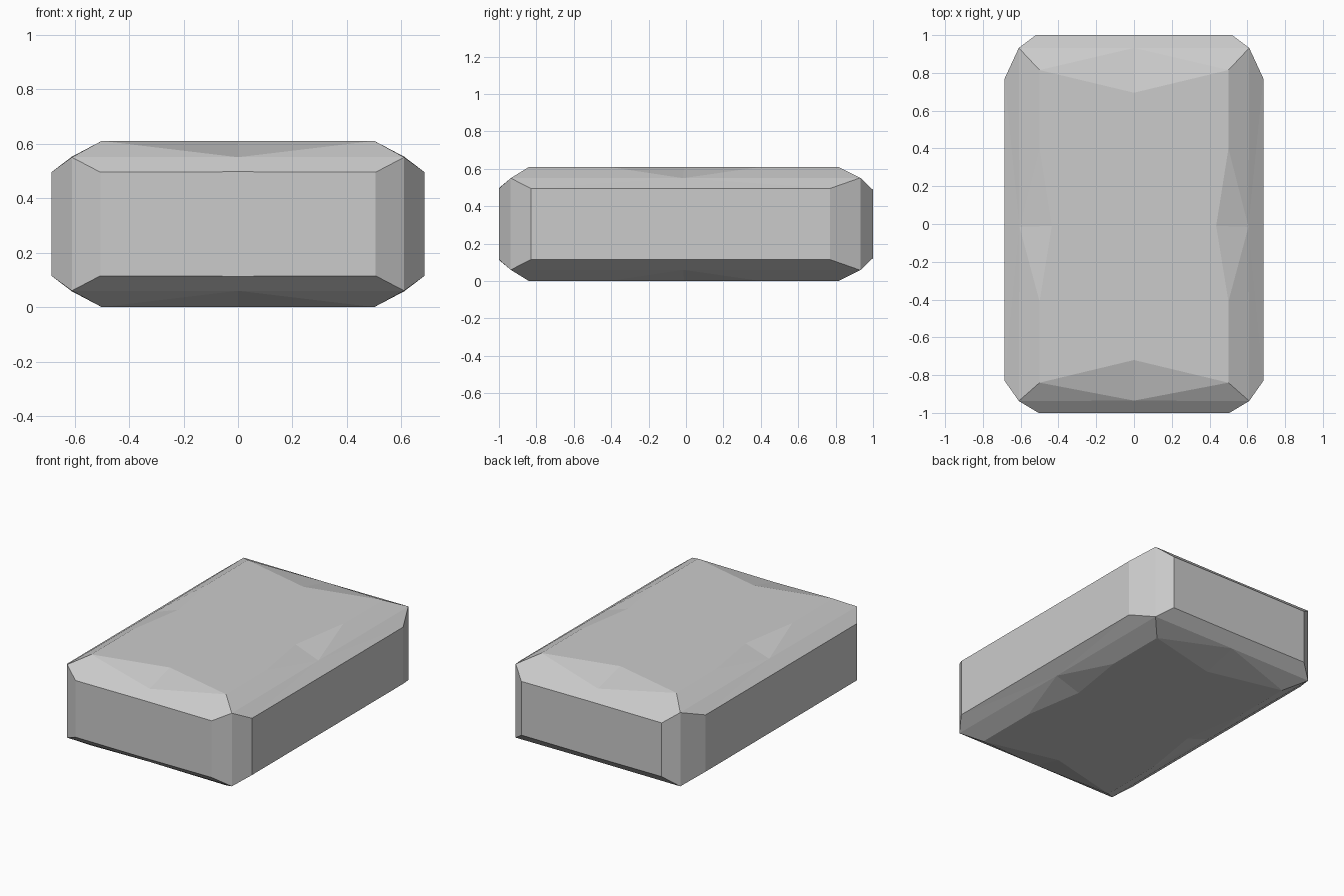
import bpy, bmesh

if "Cube" in bpy.data.objects:
    bpy.data.objects.remove(bpy.data.objects["Cube"])

HEIGHT = 0.61

# Right half of the cap: flat top rim, notched middle ridge, wall rim
CAP = {
    "T0": (0, -0.72, 0.61), "T1": (0.5, -0.84, 0.61), "T2": (0.5, -0.41, 0.61),
    "T3": (0.435, -0.01, 0.61), "T4": (0.5, 0.4, 0.61), "T5": (0.5, 0.815, 0.61),
    "T6": (0, 0.695, 0.61),
    "M0": (0, -0.935, 0.55), "M1": (0.61, -0.937, 0.55), "M2": (0.606, -0.015, 0.55),
    "M3": (0.61, 0.932, 0.552), "M4": (0, 0.932, 0.55),
    "L0": (0, -1, 0.497), "L1": (0.505, -1, 0.495), "L2": (0.685, -0.83, 0.495),
    "L3": (0.685, 0.77, 0.495), "L4": (0.52, 1, 0.485), "L5": (0, 1, 0.487),
}
CAP_FACES = [
    "T0 T1 T2 T3 T4 T5 T6",                                  # flat top
    "M0 M1 T1", "M0 T1 T0", "L0 L1 M1 M0",                   # front bevel
    "M1 L2 M2", "L2 L3 M2", "L3 M3 M2",                      # outer side bevel
    "T1 M1 M2 T2", "T2 M2 T3", "T3 M2 T4", "T4 M2 M3 T5",    # inner side bevel
    "M3 M4 T5", "T5 M4 T6", "L4 L5 M4 M3",                   # back bevel
]
WALL = "L0 L1 M1 L2 L3 M3 L4 L5".split()


def add_cap(bm, flip):
    """Add the half cap, upside down on the ground when flip is set."""
    verts = {k: bm.verts.new((x, y, HEIGHT - z if flip else z))
             for k, (x, y, z) in CAP.items()}
    for names in CAP_FACES:
        bm.faces.new([verts[n] for n in names.split()])
    return verts


bm = bmesh.new()
top = add_cap(bm, False)
bottom = add_cap(bm, True)

# Upright walls between the two caps
for a, b in zip(WALL, WALL[1:]):
    bm.faces.new((bottom[a], bottom[b], top[b], top[a]))

# Mirror to the left half
bmesh.ops.mirror(bm, geom=bm.verts[:] + bm.edges[:] + bm.faces[:],
                 axis='X', merge_dist=0.0005)
bmesh.ops.remove_doubles(bm, verts=bm.verts[:], dist=0.0005)
bmesh.ops.recalc_face_normals(bm, faces=bm.faces[:])

mesh = bpy.data.meshes.new("chamfered_block")
bm.to_mesh(mesh)
bm.free()
block = bpy.data.objects.new("chamfered_block", mesh)
bpy.context.collection.objects.link(block)
